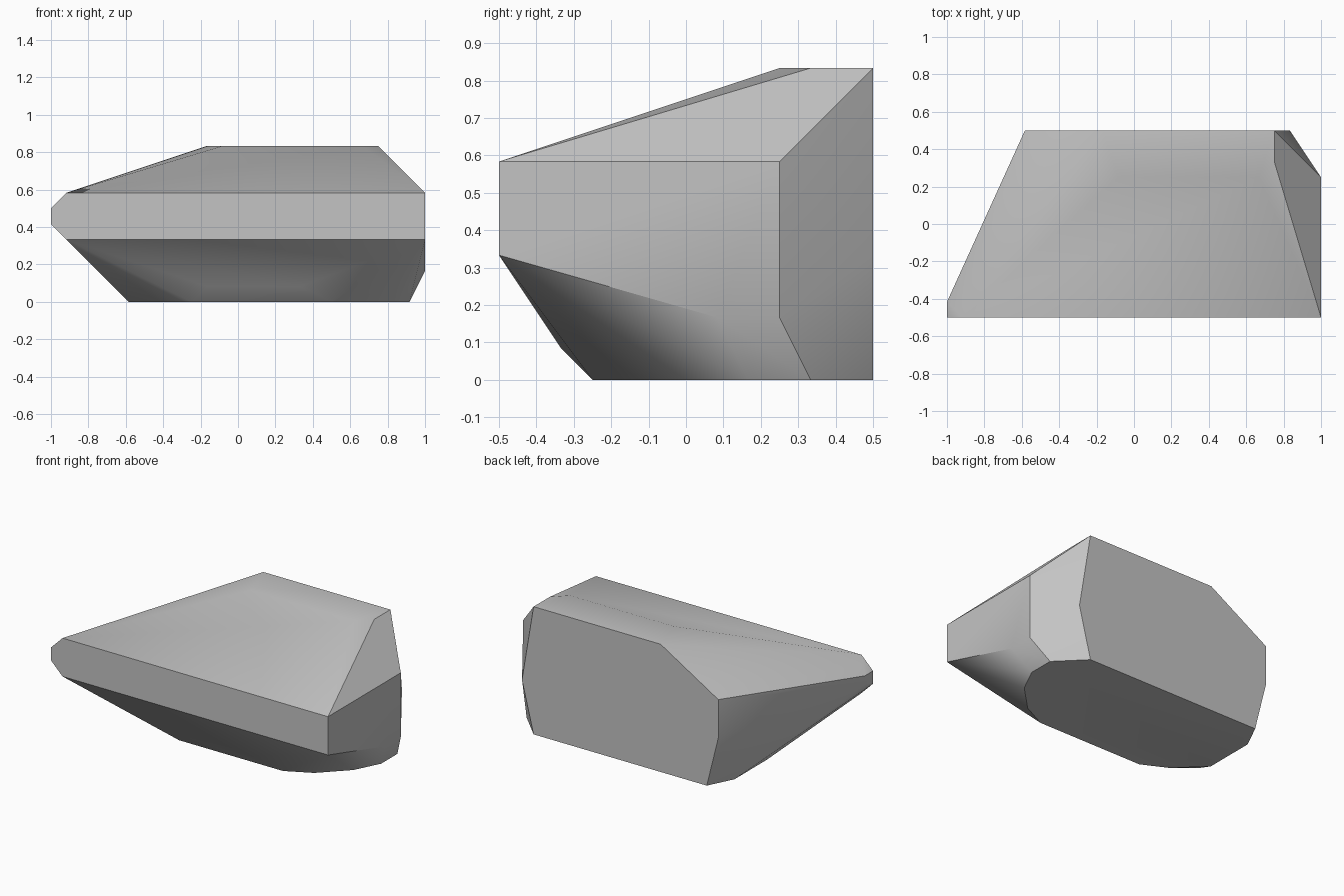
import bpy
import bmesh
import math

cube = bpy.data.objects.get("Cube")
if cube:
    bpy.data.objects.remove(cube, do_unlink=True)

UNIT = 1 / 12  # the stone is cut on a grid of twelfths


def ring(outline, axis, level):
    """Lift a flat outline into space at a level along the given axis."""
    points = []
    for pair in outline:
        point = list(pair)
        point.insert(axis, level)
        points.append(point)
    return points


def make_material(name, value):
    material = bpy.data.materials.new(name)
    material.use_nodes = True
    colour = (value, value, value, 1)
    material.diffuse_color = colour
    shader = next(n for n in material.node_tree.nodes if n.type == "BSDF_PRINCIPLED")
    shader.inputs["Base Color"].default_value = colour
    shader.inputs["Roughness"].default_value = 0.8
    return material


def make_hull(name, points, material):
    """Wrap the corner points in a convex shell with merged flat facets."""
    bm = bmesh.new()
    for point in points:
        bm.verts.new([c * UNIT for c in point])
    bmesh.ops.remove_doubles(bm, verts=bm.verts, dist=UNIT / 100)
    bmesh.ops.convex_hull(bm, input=bm.verts)
    loose = [v for v in bm.verts if not v.link_faces]
    bmesh.ops.delete(bm, geom=loose, context="VERTS")
    bmesh.ops.dissolve_limit(bm, angle_limit=math.radians(0.5),
                             verts=bm.verts, edges=bm.edges)
    bmesh.ops.recalc_face_normals(bm, faces=bm.faces)
    mesh = bpy.data.meshes.new(name)
    bm.to_mesh(mesh)
    bm.free()
    mesh.materials.append(material)
    obj = bpy.data.objects.new(name, mesh)
    bpy.context.collection.objects.link(obj)
    return obj


# Flat base and flat top, as x and y
base = [(9, 6), (11, 4), (11, 2), (10, 0), (8, -2), (6, -3), (-3, -3),
        (-5, -2), (-6, -1), (-7, 0), (-7, 4), (-6, 6)]
crown = [(9, 6), (9, 4), (8, 3), (-1, 3), (-2, 6)]

# Front and back facets, as x and z
front = [(12, 4), (12, 7), (-11, 7), (-12, 6), (-12, 5), (-11, 4)]
back = [(9, 10), (-2, 10), (-7, 7), (-7, 4), (-6, 0), (9, 0), (10, 4)]

# Side facet and narrow tip, as y and z
side = [(-6, 4), (-6, 7), (3, 7), (3, 2), (1, 2)]
tip = [(-5, 6), (-5, 5.3)]

# Rounded lower front edge, as x and z
chin = [(-2, 1), (4, 1)]

corners = (ring(base, 2, 0) + ring(crown, 2, 10)
           + ring(front, 1, -6) + ring(back, 1, 6)
           + ring(side, 0, 12) + ring(tip, 0, -12)
           + ring(chin, 1, -4))

stone = make_hull("faceted_stone", corners, make_material("stone grey", 0.55))

# Soft shading across shallow facets, crisp main edges
bpy.ops.object.select_all(action="DESELECT")
stone.select_set(True)
bpy.context.view_layer.objects.active = stone
bpy.ops.object.shade_smooth_by_angle(angle=math.radians(30))
